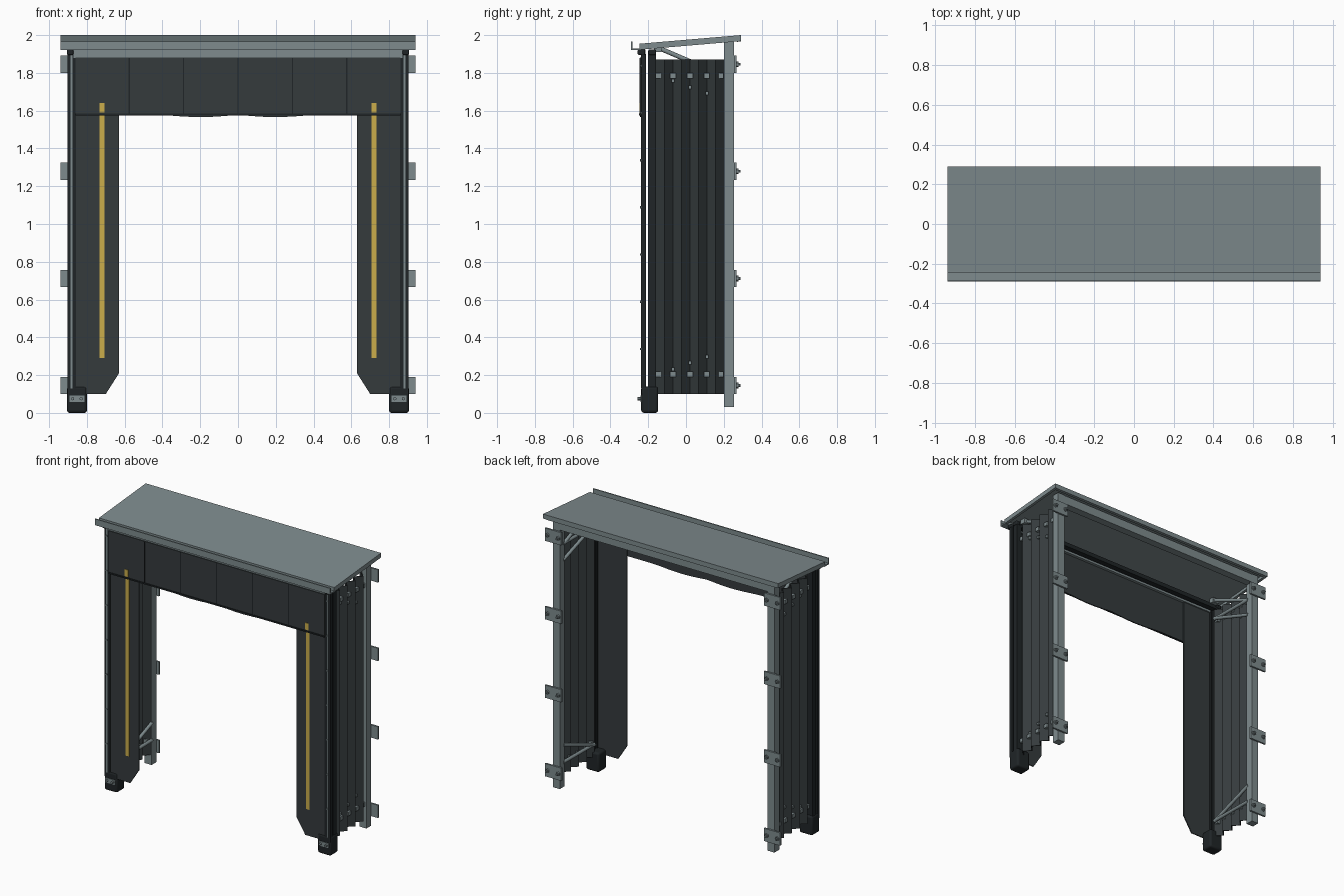
import bpy, bmesh, math
from mathutils import Vector

if "Cube" in bpy.data.objects:
    bpy.data.objects.remove(bpy.data.objects["Cube"])


def material(name, rgb):
    m = bpy.data.materials.new(name)
    m.diffuse_color = (*rgb, 1)
    m.use_nodes = True
    m.node_tree.nodes["Principled BSDF"].inputs["Base Color"].default_value = m.diffuse_color
    return m


STEEL = material("steel", (0.21, 0.26, 0.27))
FABRIC = material("fabric", (0.035, 0.043, 0.046))
RUBBER = material("rubber", (0.014, 0.018, 0.02))
YELLOW = material("yellow", (0.6, 0.42, 0.07))


def finish(name, bm, mat, bevel=0, segments=1):
    bmesh.ops.recalc_face_normals(bm, faces=bm.faces)
    me = bpy.data.meshes.new(name)
    bm.to_mesh(me)
    bm.free()
    ob = bpy.data.objects.new(name, me)
    bpy.context.collection.objects.link(ob)
    me.materials.append(mat)
    if bevel:
        b = ob.modifiers.new("bevel", 'BEVEL')
        b.width, b.segments = bevel, segments
    return ob


def box(name, x, y, z, mat, bevel=0, segments=1):
    bm = bmesh.new()
    bmesh.ops.create_cube(bm, size=1)
    for v in bm.verts:
        for i, (a, b) in enumerate((x, y, z)):
            v.co[i] = (a + b) / 2 + v.co[i] * (b - a)
    return finish(name, bm, mat, bevel, segments)


def prism(name, pts, axis, lo, hi, mat):
    """Extrude a closed 2D outline along one axis."""
    def place(p, t):
        c = list(p)
        c.insert(axis, t)
        return c
    bm = bmesh.new()
    f = bm.faces.new([bm.verts.new(place(p, lo)) for p in pts])
    ext = bmesh.ops.extrude_face_region(bm, geom=[f])
    for v in ext["geom"]:
        if isinstance(v, bmesh.types.BMVert):
            v.co[axis] = hi
    return finish(name, bm, mat)


def rod(name, a, b, r, mat, sides=12):
    a, b = Vector(a), Vector(b)
    bm = bmesh.new()
    bmesh.ops.create_cone(bm, cap_ends=True, segments=sides, radius1=r, radius2=r,
                          depth=(b - a).length)
    ob = finish(name, bm, mat)
    ob.location = (a + b) / 2
    ob.rotation_mode = 'QUATERNION'
    ob.rotation_quaternion = (b - a).to_track_quat('Z', 'Y')
    return ob


# Sloping roof sheet with end and rear rails
def roof_z(y):
    return 1.955 + (y + 0.24) / 0.53 * 0.045


def roof_strip(name, y0, y1, top, bottom, x0, x1):
    prism(name, [(y0, roof_z(y0) - top), (y1, roof_z(y1) - top),
                 (y1, roof_z(y1) - bottom), (y0, roof_z(y0) - bottom)], 0, x0, x1, STEEL)


roof_strip("roof_sheet", -0.245, 0.29, 0, 0.012, -0.94, 0.94)
roof_strip("roof_rear_rail", 0.27, 0.29, 0.012, 0.034, -0.92, 0.92)
for s, side in ((1, "right"), (-1, "left")):
    roof_strip("roof_end_rail_" + side, -0.24, 0.29, 0.012, 0.032, *sorted((s * 0.92, s * 0.94)))

# Front gutter channel
prism("roof_gutter", [(-0.29, 1.965), (-0.282, 1.965), (-0.282, 1.93), (-0.245, 1.93),
                      (-0.245, 1.955), (-0.237, 1.955), (-0.237, 1.92), (-0.29, 1.92)],
      0, -0.94, 0.94, STEEL)

# Rear and front headers, front curtain track
box("rear_header", (-0.885, 0.885), (0.2, 0.255), (1.9, 1.962), STEEL)
box("front_header", (-0.86, 0.86), (-0.2, -0.16), (1.885, 1.915), RUBBER)
box("curtain_track", (-0.87, 0.87), (-0.236, -0.214), (1.88, 1.922), STEEL)

# Head curtain with a slightly sagging hem
n = 24
hem = []
for i in range(n + 1):
    x = 0.86 - 1.72 * i / n
    hem.append((x, 1.578 - 0.012 * max(0, math.sin(2 * math.pi * abs(x) / 0.8))
                * (abs(x) < 0.62)))
prism("head_curtain", [(-0.86, 1.882), (0.86, 1.882)] + hem, 1, -0.243, -0.235, FABRIC)
box("head_hem_bar", (-0.86, 0.86), (-0.248, -0.242), (1.574, 1.584), RUBBER)
for i in range(5):
    x = -0.576 + 0.288 * i
    box("head_seam", (x - 0.003, x + 0.003), (-0.246, -0.242), (1.584, 1.88), RUBBER)

for s, side in ((1, "right"), (-1, "left")):
    def X(a, b):
        return tuple(sorted((s * a, s * b)))

    # Side curtain with chamfered lower corner and yellow guide stripes
    prism("side_curtain_" + side,
          [(s * x, z) for x, z in ((0.87, 0.1), (0.87, 1.88), (0.63, 1.88), (0.63, 0.21), (0.7, 0.1))],
          1, -0.232, -0.224, FABRIC)
    box("guide_stripe_" + side, X(0.706, 0.734), (-0.235, -0.231), (0.29, 1.58), YELLOW)
    box("guide_stripe_top_" + side, X(0.706, 0.734), (-0.246, -0.242), (1.59, 1.64), YELLOW)

    # Front edge strips, rivets and frame post
    box("edge_strip_" + side, X(0.858, 0.903), (-0.236, -0.212), (0.1, 1.9), RUBBER)
    box("edge_trim_" + side, X(0.877, 0.888), (-0.239, -0.235), (0.13, 1.9), STEEL)
    for i in range(7):
        z = 0.34 + 0.25 * i - 0.002
        rod("rivet_" + side, (s * 0.882, -0.243, z), (s * 0.882, -0.236, z), 0.006, STEEL, 8)
    box("front_post_" + side, X(0.86, 0.9), (-0.2, -0.16), (0.1, 1.9), RUBBER)
    for y in (-0.238, -0.18):
        box("post_cap_" + side, X(0.872, 0.906), (y - 0.018, y + 0.022), (1.895, 1.924),
            RUBBER, 0.006, 2)

    # Rubber foot buffer
    box("foot_buffer_" + side, X(0.8, 0.905), (-0.237, -0.147), (0, 0.14), RUBBER, 0.014, 3)
    box("buffer_plate_" + side, X(0.812, 0.893), (-0.242, -0.234), (0.058, 0.092), STEEL)
    for x in (0.83, 0.875):
        rod("buffer_bolt_" + side, (s * x, -0.256, 0.075), (s * x, -0.24, 0.075), 0.009, STEEL, 6)

    # Rear post with wall plates and bolts
    box("rear_post_" + side, X(0.83, 0.885), (0.2, 0.255), (0.03, 1.965), STEEL)
    for i in range(4):
        z = 0.145 + 0.5667 * i
        box("wall_plate_" + side, X(0.81, 0.94), (0.255, 0.268), (z - 0.046, z + 0.046), STEEL)
        for x in (0.833, 0.918):
            rod("wall_bolt_" + side, (s * x, 0.266, z), (s * x, 0.277, z), 0.015, STEEL, 6)
            rod("wall_stud_" + side, (s * x, 0.276, z), (s * x, 0.289, z), 0.007, STEEL, 8)

    # Pleated side bellows as a thin zigzag
    folds = [(s * (0.848 if i % 2 == 0 else 0.893), -0.158 + 0.358 * i / 8) for i in range(9)]
    inner = [(x - s * 0.008, y) for x, y in reversed(folds)]
    prism("side_bellows_" + side, folds + inner, 2, 0.1, 1.872, FABRIC)

    # Clips showing in the folds, where the arms meet the bellows
    for i in range(5):
        y = -0.158 + 0.0895 * i
        c = min(max(y, -0.143), 0.183)
        for k, zc in ((1, 0.205), (-1, 1.785)):
            box("bellows_clip_" + side, X(0.846, 0.877), (c - 0.015, c + 0.015),
                (zc - 0.014, zc + 0.014), STEEL)
            if 0 < i < 4:
                zd = zc + k * (0.027 + 0.033 * (i - 1))
                box("bellows_pin_" + side, X(0.846, 0.87), (y - 0.008, y + 0.008),
                    (zd - 0.009, zd + 0.009), STEEL)

    # Folding support arms between rear and front frames
    for name, z0, z1 in (("lower_arm", 0.205, 0.205), ("lower_brace", 0.2, 0.33),
                         ("upper_arm", 1.785, 1.785), ("upper_brace", 1.79, 1.665),
                         ("roof_brace", 1.93, 1.78)):
        rod(name + "_" + side, (s * 0.83, -0.14, z0), (s * 0.835, 0.21, z1), 0.012, STEEL)
    box("brace_foot_" + side, X(0.81, 0.86), (-0.17, -0.13), (1.91, 1.945), STEEL)

# Smooth the round rods while keeping flat edges sharp
bpy.ops.object.select_all(action='DESELECT')
for ob in bpy.data.objects:
    if any(k in ob.name for k in ("arm_", "brace_r", "brace_l", "buffer_", "cap")):
        ob.select_set(True)
        bpy.context.view_layer.objects.active = ob
bpy.ops.object.shade_smooth_by_angle(angle=math.radians(35))
